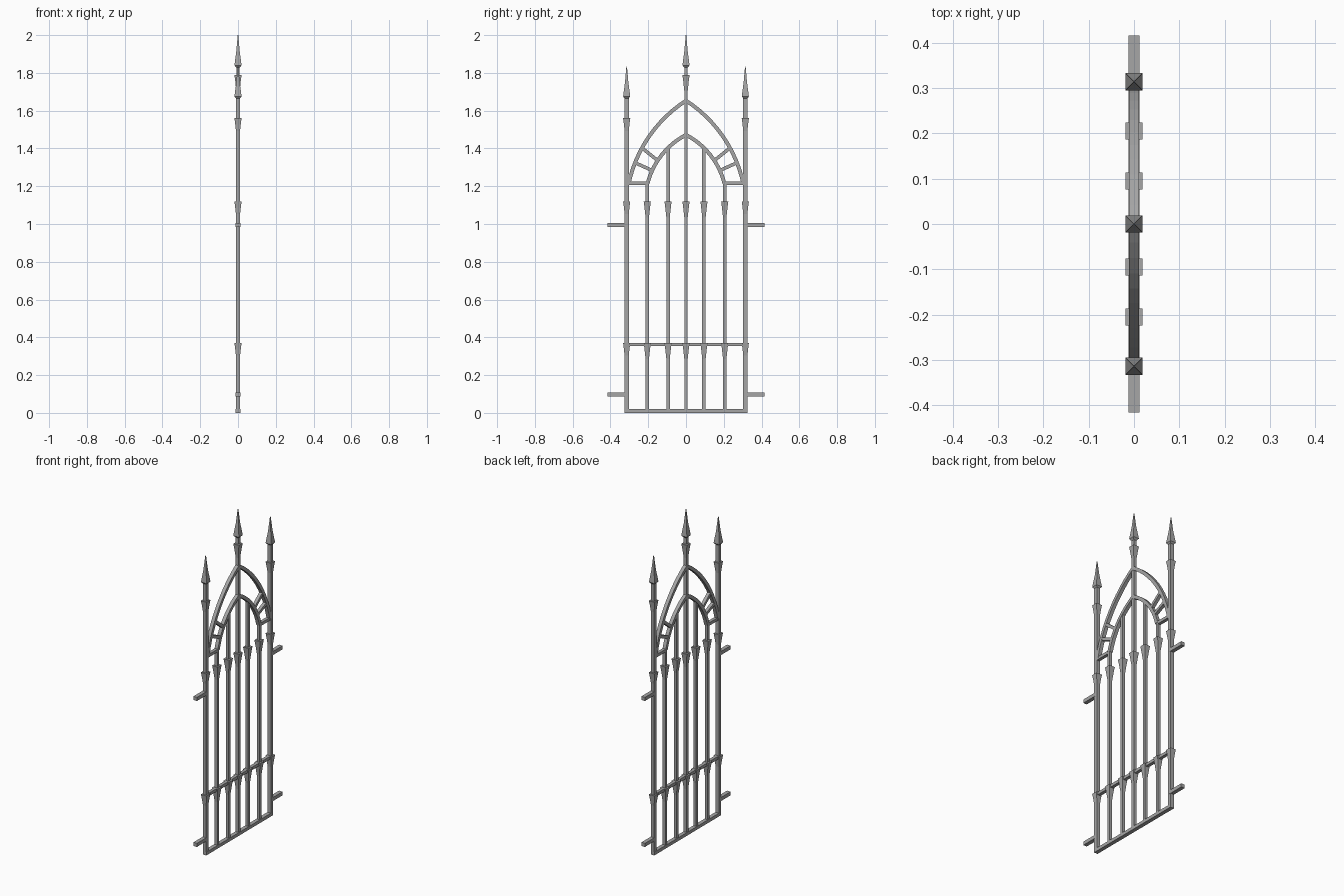
import bpy
import bmesh
from mathutils import Vector

cube = bpy.data.objects.get("Cube")
if cube:
    bpy.data.objects.remove(cube, do_unlink=True)

iron = bpy.data.materials.new("grey iron")
iron.use_nodes = True
GREY = (0.38, 0.38, 0.38, 1)
iron.diffuse_color = GREY
iron.node_tree.nodes["Principled BSDF"].inputs["Base Color"].default_value = GREY


def finish(name, bm):
    bmesh.ops.remove_doubles(bm, verts=bm.verts, dist=0.0001)
    bmesh.ops.recalc_face_normals(bm, faces=bm.faces)
    mesh = bpy.data.meshes.new(name)
    bm.to_mesh(mesh)
    bm.free()
    mesh.materials.append(iron)
    bpy.context.collection.objects.link(bpy.data.objects.new(name, mesh))


def skin(name, rings):
    """Join successive four-cornered rings and cap the ends."""
    bm = bmesh.new()
    loops = [[bm.verts.new(p) for p in ring] for ring in rings]
    for a, b in zip(loops, loops[1:]):
        for i in range(4):
            j = (i + 1) % 4
            bm.faces.new((a[i], a[j], b[j], b[i]))
    bm.faces.new(loops[0])
    bm.faces.new(loops[-1])
    finish(name, bm)


def sweep(name, path, wide=0.02, deep=0.022):
    """Rectangular bar along a path of (y, z) points."""
    pts = [Vector(p) for p in path]
    rings = []
    for i, p in enumerate(pts):
        t = (pts[min(i + 1, len(pts) - 1)] - pts[max(i - 1, 0)]).normalized()
        n = Vector((-t.y, t.x)) * wide / 2
        rings.append([(x * deep / 2, p.x + s * n.x, p.y + s * n.y)
                      for x, s in ((-1, -1), (1, -1), (1, 1), (-1, 1))])
    skin(name, rings)


def square_turned(name, y, z, profile):
    """Square section stack from (half width, height) pairs."""
    skin(name, [[(sx * r, y + sy * r, z + h)
                 for sx, sy in ((-1, -1), (1, -1), (1, 1), (-1, 1))]
                for r, h in profile])


def arc(start, end, sag, steps=12):
    """Circular arc bulging outward from the chord."""
    a, b = Vector(start), Vector(end)
    chord = b - a
    half = chord.length / 2
    radius = (half * half + sag * sag) / (2 * sag)
    out = Vector((chord.y, -chord.x)).normalized()
    centre = (a + b) / 2 + out * (sag - radius)
    pts = []
    for i in range(steps + 1):
        p = a.lerp(b, i / steps) - centre
        pts.append(centre + p.normalized() * radius)
    return pts


COLLAR = [(0.009, -0.085), (0.015, -0.03), (0.016, -0.022), (0.019, 0)]
SPEAR = [(0.009, -0.012), (0.019, 0), (0.009, 0.075), (0.0015, 0.16)]


def bar(name, y, top, wide, collars):
    sweep(name, [(y, 0.01), (y, top)], wide, wide)
    for z in collars:
        square_turned(name + "_collar", y, z, COLLAR)


# Central bar with its spear
bar("centre_bar", 0, 1.85, 0.018, (0.37, 1.12, 1.79))
square_turned("centre_spear", 0, 1.84, SPEAR)

for s, side in ((1, "left"), (-1, "right")):
    # Uprights
    bar(side + "_inner_bar", s * 0.095, 1.4, 0.018, (0.37, 1.12))
    bar(side + "_middle_bar", s * 0.205, 1.22, 0.018, (0.37, 1.12))
    bar(side + "_post", s * 0.314, 1.69, 0.022, (0.37, 1.12, 1.56))
    square_turned(side + "_spear", s * 0.314, 1.675, SPEAR)

    # Pointed arches, mirrored about the centre
    for name, start, end, sag in (
            ("outer_arch", (0.303, 1.215), (0, 1.653), 0.053),
            ("inner_arch", (0.203, 1.215), (0, 1.472), 0.035)):
        path = arc(start, end, sag)
        sweep(side + "_" + name, [(s * p.x, p.y) for p in path])

    # Struts between the arches
    for a, b in (((0.314, 1.215), (0.2, 1.215)),
                 ((0.276, 1.327), (0.185, 1.286)),
                 ((0.23, 1.4), (0.155, 1.34))):
        sweep(side + "_strut", [(s * a[0], a[1]), (s * b[0], b[1])], 0.018, 0.02)

    # Hinge arms
    for z in (0.098, 0.995):
        sweep(side + "_hinge_arm", [(s * 0.314, z), (s * 0.416, z)], 0.022, 0.024)

# Cross rails
sweep("bottom_rail", [(-0.325, 0.01), (0.325, 0.01)], 0.02, 0.024)
sweep("middle_rail", [(-0.314, 0.362), (0.314, 0.362)], 0.018, 0.02)
